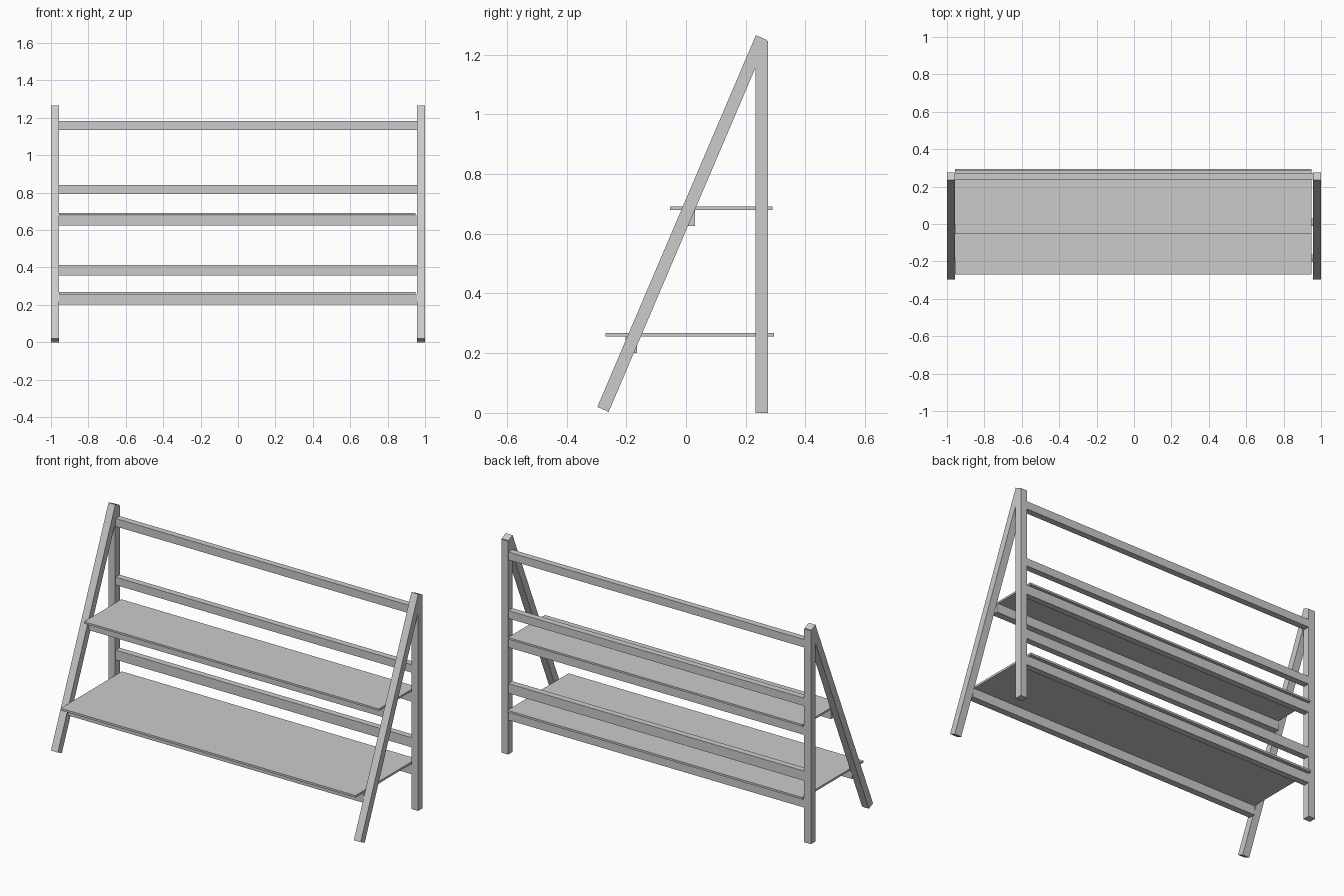
import bpy, bmesh

if "Cube" in bpy.data.objects:
    bpy.data.objects.remove(bpy.data.objects["Cube"])


def prism(name, profile, x0, x1):
    """Extrude a (y, z) outline from x0 to x1."""
    bm = bmesh.new()
    face = bm.faces.new([bm.verts.new((x0, y, z)) for y, z in profile])
    ext = bmesh.ops.extrude_face_region(bm, geom=[face])
    verts = [v for v in ext["geom"] if isinstance(v, bmesh.types.BMVert)]
    bmesh.ops.translate(bm, verts=verts, vec=(x1 - x0, 0, 0))
    bmesh.ops.recalc_face_normals(bm, faces=bm.faces)
    mesh = bpy.data.meshes.new(name)
    bm.to_mesh(mesh)
    bm.free()
    obj = bpy.data.objects.new(name, mesh)
    bpy.context.collection.objects.link(obj)
    return obj


def box(name, x, y, z):
    return prism(name, [(y[0], z[0]), (y[1], z[0]), (y[1], z[1]), (y[0], z[1])], *x)


# A-frame legs, slanted front and upright back, on both sides
slant = [(-0.297, 0.020), (-0.259, 0.003), (0.272, 1.248), (0.234, 1.265)]
for side, x in (("left", (-1.0, -0.956)), ("right", (0.956, 1.0))):
    prism("front_leg_" + side, slant, *x)
    box("back_leg_" + side, x, (0.233, 0.275), (0.0, 1.245))

# Rails between the back legs
span = (-0.957, 0.957)
for name, z in (("top_rail", (1.136, 1.182)), ("middle_rail", (0.794, 0.840)),
                ("lower_rail", (0.358, 0.414))):
    box(name, span, (0.237, 0.274), z)

# Shelves with a support bar at front and back
for name, depth, z, front in (
        ("upper", (-0.054, 0.289), (0.680, 0.691), (-0.010, 0.030)),
        ("lower", (-0.270, 0.294), (0.256, 0.268), (-0.203, -0.164))):
    box(name + "_shelf", (-0.956, 0.948), depth, z)
    bar_z = (z[0] - 0.055, z[0] - 0.001)
    box(name + "_front_support", span, front, bar_z)
    box(name + "_back_support", span, (0.237, 0.274), bar_z)
